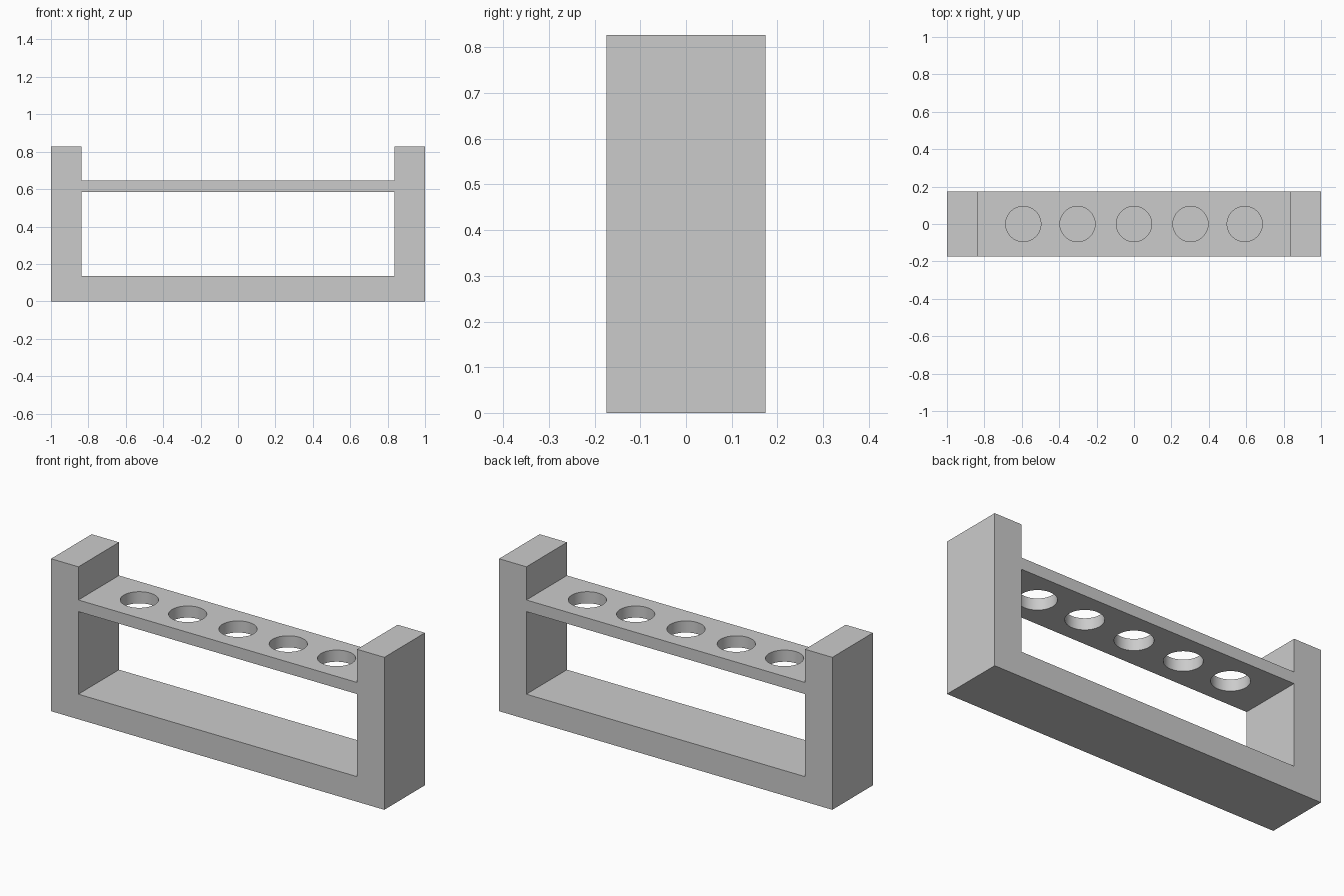
import bpy
from math import radians

if "Cube" in bpy.data.objects:
    bpy.data.objects.remove(bpy.data.objects["Cube"])

HALF_X, HALF_Y, HEIGHT = 1.0, 0.174, 0.827
INNER_X = 0.836


def box(name, x0, x1, z0, z1):
    """Full-depth block spanning the given x and z ranges."""
    bpy.ops.mesh.primitive_cube_add(size=1, location=((x0 + x1) / 2, 0, (z0 + z1) / 2))
    ob = bpy.context.object
    ob.name = name
    ob.scale = (x1 - x0, 2 * HALF_Y, z1 - z0)
    bpy.ops.object.transform_apply(location=False, rotation=False, scale=True)
    return ob


# Frame: two uprights joined by a base
box("left_upright", -HALF_X, -INNER_X, 0, HEIGHT)
box("right_upright", INNER_X, HALF_X, 0, HEIGHT)
box("base", -INNER_X, INNER_X, 0, 0.136)

# Shelf with five round tube holes
shelf = box("tube_shelf", -INNER_X, INNER_X, 0.584, 0.647)
for i, x in enumerate((-0.592, -0.302, 0, 0.302, 0.592)):
    bpy.ops.mesh.primitive_cylinder_add(vertices=64, radius=0.094, depth=0.3,
                                        location=(x, 0, 0.615))
    cutter = bpy.context.object
    cutter.name = f"hole_cutter_{i + 1}"
    cutter.hide_render = True
    cutter.display_type = 'WIRE'
    mod = shelf.modifiers.new(f"hole_{i + 1}", 'BOOLEAN')
    mod.operation = 'DIFFERENCE'
    mod.solver = 'EXACT'
    mod.object = cutter

# Apply the holes, then remove the cutters
bpy.ops.object.select_all(action='DESELECT')
shelf.select_set(True)
bpy.context.view_layer.objects.active = shelf
for mod in list(shelf.modifiers):
    cutter = mod.object
    bpy.ops.object.modifier_apply(modifier=mod.name)
    bpy.data.objects.remove(cutter)
bpy.ops.object.shade_smooth_by_angle(angle=radians(30))
